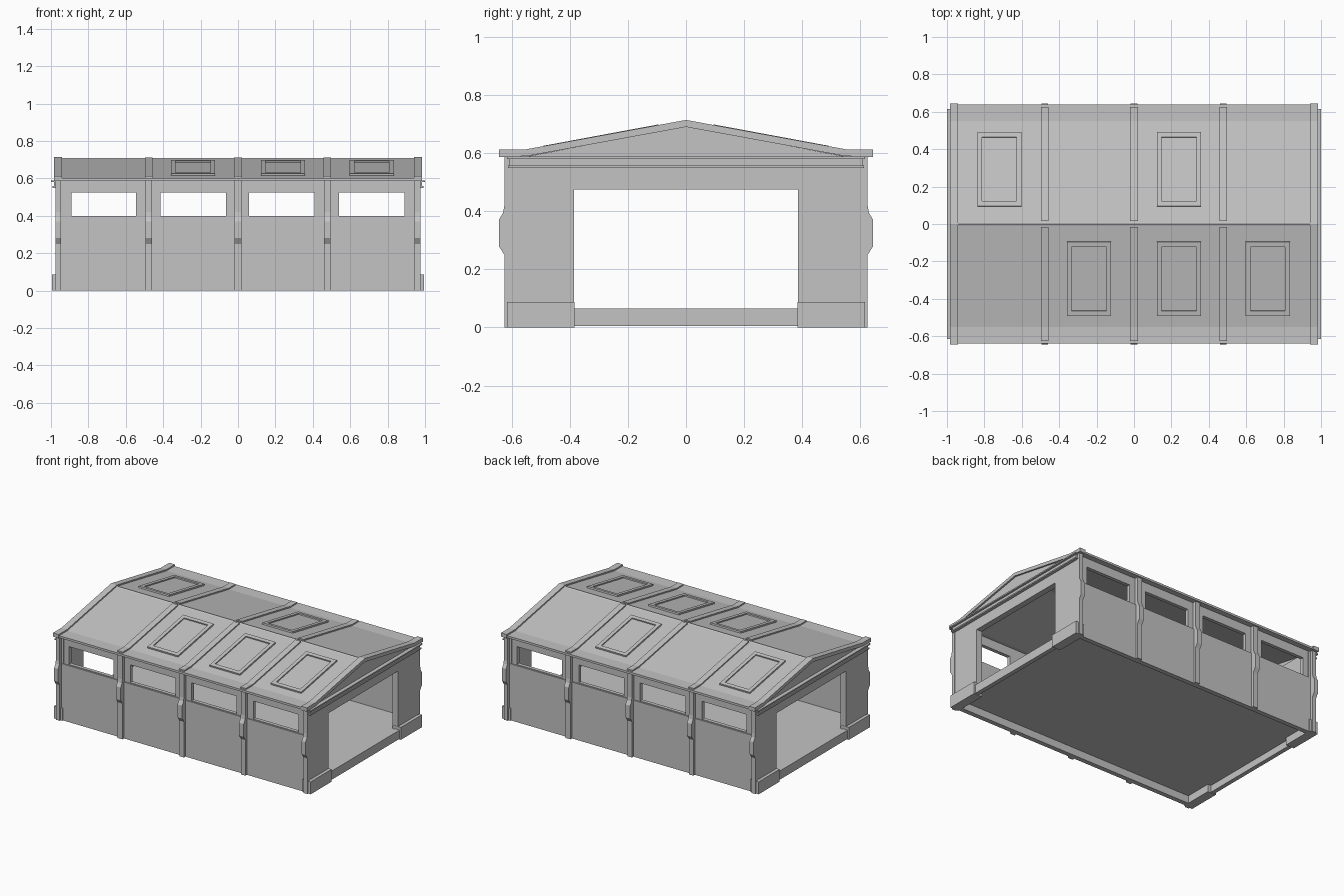
import bpy, bmesh, math
from mathutils import Vector, Matrix

if "Cube" in bpy.data.objects:
    bpy.data.objects.remove(bpy.data.objects["Cube"])

grey = bpy.data.materials.new("plain grey")
grey.diffuse_color = (0.55, 0.55, 0.55, 1)
grey.use_nodes = True
grey.node_tree.nodes["Principled BSDF"].inputs["Base Color"].default_value = grey.diffuse_color

def finish(name, bm):
    bmesh.ops.recalc_face_normals(bm, faces=bm.faces)
    me = bpy.data.meshes.new(name)
    bm.to_mesh(me)
    bm.free()
    me.materials.append(grey)
    ob = bpy.data.objects.new(name, me)
    bpy.context.collection.objects.link(ob)
    return ob

def add_box(bm, x0, x1, y0, y1, z0, z1, m=Matrix()):
    t = Matrix.Translation(((x0+x1)/2, (y0+y1)/2, (z0+z1)/2))
    s = Matrix.Diagonal((abs(x1-x0), abs(y1-y0), abs(z1-z0), 1))
    bmesh.ops.create_cube(bm, size=1, matrix=m @ t @ s)

def boxes(name, items, m=Matrix()):
    bm = bmesh.new()
    for b in items:
        add_box(bm, *b, m=m)
    return finish(name, bm)

def prism(name, pts, x0, x1):
    """Extrude a (y, z) outline along x."""
    bm = bmesh.new()
    f = bm.faces.new([bm.verts.new((x0, y, z)) for y, z in pts])
    r = bmesh.ops.extrude_face_region(bm, geom=[f])
    vs = [v for v in r["geom"] if isinstance(v, bmesh.types.BMVert)]
    bmesh.ops.translate(bm, vec=(x1-x0, 0, 0), verts=vs)
    return finish(name, bm)

def both(pts):
    """Mirror a half outline across y = 0."""
    return pts + [(-y, z) for y, z in reversed(pts) if y > 0]

PILLARS = [-0.96, -0.477, 0, 0.477, 0.96]
WINDOWS = [(-0.89, -0.545), (-0.415, -0.065), (0.06, 0.41), (0.54, 0.89)]

# Floor sheet, open underneath
boxes("floor", [(-0.96, 0.96, -0.59, 0.59, 0.053, 0.063)])

for s, side in ((-1, "front"), (1, "back")):
    # Long wall: lower panel, window band, head strip
    items = [(-0.97, 0.97, s*0.575, s*0.608, 0, 0.395),
             (-0.97, 0.97, s*0.575, s*0.6, 0.395, 0.4),
             (-0.97, 0.97, s*0.575, s*0.6, 0.525, 0.59)]
    edges = [-0.97] + [e for w in WINDOWS for e in w] + [0.97]
    for a, b in zip(edges[::2], edges[1::2]):
        items.append((a, b, s*0.575, s*0.6, 0.4, 0.525))
    boxes(side + "_wall", items)

    # Pillars with a swollen middle
    prof = [(0.598, 0), (0.625, 0), (0.625, 0.25), (0.644, 0.28), (0.644, 0.37),
            (0.629, 0.395), (0.625, 0.42), (0.625, 0.592), (0.598, 0.592)]
    for i, x in enumerate(PILLARS):
        w = 0.018 if abs(x) < 0.9 else 0.015
        prism(f"{side}_pillar_{i}", [(s*y, z) for y, z in prof], x-w, x+w)

    # Roof ribs between the bays
    rib = [(0.015, 0.69), (0.015, 0.711), (0.55, 0.612), (0.625, 0.612),
           (0.625, 0.59), (0.55, 0.59)]
    for i, x in enumerate(PILLARS[1:4]):
        prism(f"{side}_roof_rib_{i}", [(s*y, z) for y, z in rib], x-0.021, x+0.021)

    # Skylights: raised frame around a sunken pane
    ang = math.atan(0.1855)
    for i, x in enumerate((-0.24, 0.24, 0.715) if s < 0 else (-0.72, 0.24)):
        m = Matrix.Translation((x, s*0.291, 0.651)) @ Matrix.Rotation(-s*ang, 4, 'X')
        ox, oy, ix, iy, h = 0.118, 0.201, 0.093, 0.174, 0.011
        boxes(f"{side}_skylight_frame_{i}", [
            (-ox, -ix, -oy, oy, -0.005, h), (ix, ox, -oy, oy, -0.005, h),
            (-ix, ix, -oy, -iy, -0.005, h), (-ix, ix, iy, oy, -0.005, h)], m)
        boxes(f"{side}_skylight_pane_{i}", [(-ix, ix, -iy, iy, -0.004, 0.003)], m)

# Roof shell and ridge
prism("roof", both([(0.638, 0.588), (0.638, 0.603), (0.55, 0.603), (0, 0.705)])[:3]
      + [(0, 0.705), (-0.55, 0.603), (-0.638, 0.603), (-0.638, 0.588),
         (-0.55, 0.588), (0, 0.69), (0.55, 0.588)], -0.95, 0.95)
prism("ridge", [(0.015, 0.70), (0, 0.708), (-0.015, 0.70)], -0.95, 0.95)

for s, side in ((-1, "left"), (1, "right")):
    # End wall with a wide doorway and sill
    boxes(side + "_end_wall", [
        (s*0.93, s*0.972, -0.605, -0.385, 0, 0.59),
        (s*0.93, s*0.972, 0.385, 0.605, 0, 0.59),
        (s*0.93, s*0.972, -0.385, 0.385, 0.475, 0.59),
        (s*0.955, s*0.985, -0.385, 0.385, 0.005, 0.066)])
    # Corner plinths
    for t, end in ((-1, "front"), (1, "back")):
        boxes(f"{side}_{end}_plinth", [(s*0.93, s*0.995, t*0.383, t*0.616, 0, 0.087)])
    # Cornice mouldings
    boxes(side + "_cornice", [
        (s*0.96, s*0.985, -0.607, 0.607, 0.558, 0.582),
        (s*0.96, s*0.993, -0.612, 0.612, 0.549, 0.558),
        (s*0.96, s*0.999, -0.615, 0.615, 0.58, 0.589)])
    # Gable panel and the heavier end rib framing it
    prism(side + "_gable_panel", [(0.56, 0.586), (0, 0.692), (-0.56, 0.586)],
          s*0.945, s*0.972)
    prism(side + "_gable_rib", [(0.643, 0.586), (0.643, 0.613), (0.55, 0.613), (0, 0.714),
          (-0.55, 0.613), (-0.643, 0.613), (-0.643, 0.586), (-0.545, 0.59),
          (0, 0.69), (0.545, 0.59)], s*0.94, s*0.984)
